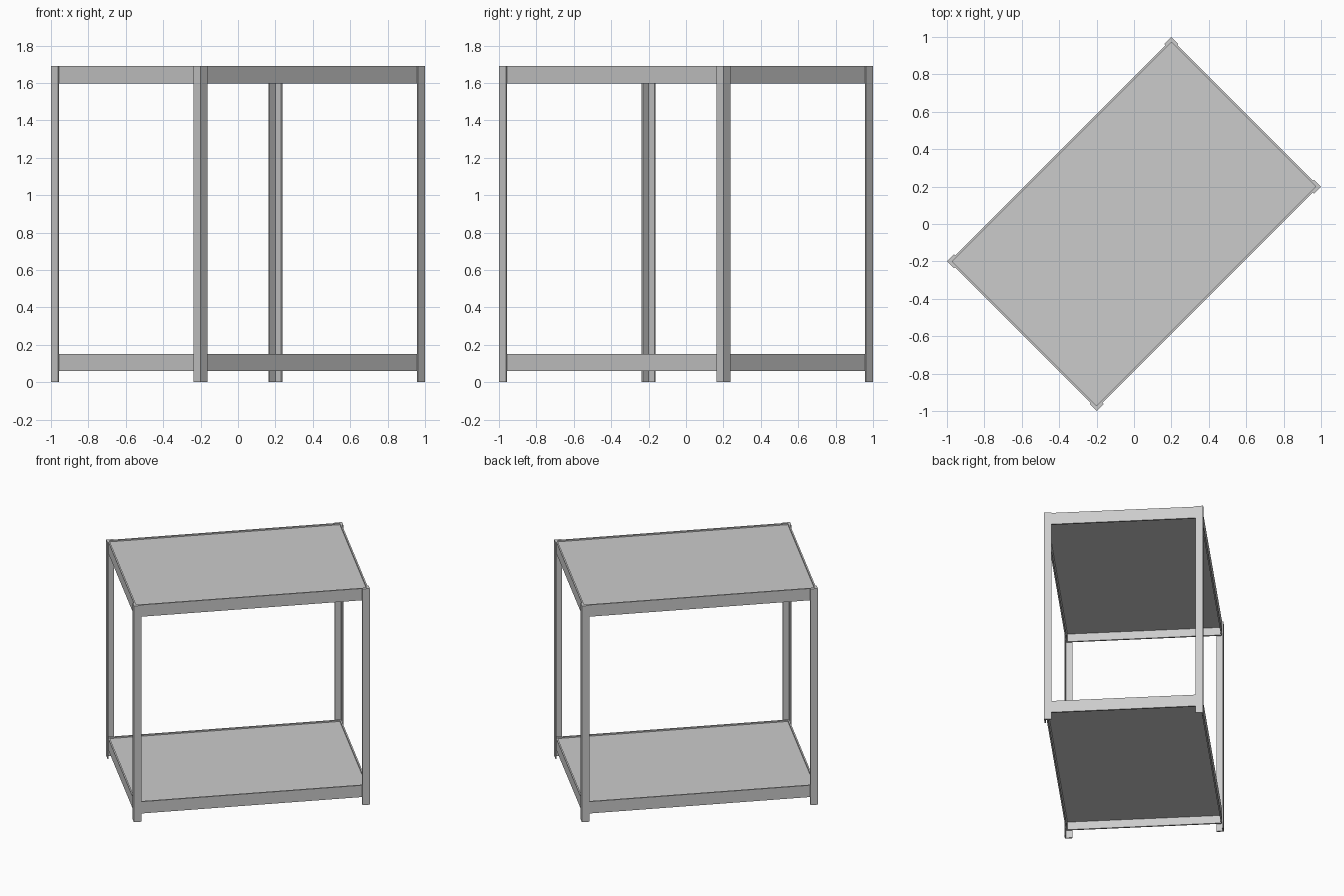
import bpy, bmesh
from math import pi
from mathutils import Matrix

if "Cube" in bpy.data.objects:
    bpy.data.objects.remove(bpy.data.objects["Cube"])

L, W, H = 1.697, 1.131, 1.69      # overall length, depth, height
LEG, T = 0.053, 0.009             # angle post leg width and sheet thickness
RAIL_H, RAIL_T = 0.092, 0.011     # shelf rim
TURN = Matrix.Rotation(pi / 4, 4, 'Z')   # the rack stands diagonally


def finish(name, bm):
    bmesh.ops.recalc_face_normals(bm, faces=bm.faces[:])
    bm.transform(TURN)
    me = bpy.data.meshes.new(name)
    bm.to_mesh(me)
    bm.free()
    ob = bpy.data.objects.new(name, me)
    bpy.context.collection.objects.link(ob)


def box(name, x0, x1, y0, y1, z0, z1):
    bm = bmesh.new()
    m = Matrix.Translation(((x0 + x1) / 2, (y0 + y1) / 2, (z0 + z1) / 2))
    m = m @ Matrix.Diagonal((x1 - x0, y1 - y0, z1 - z0, 1))
    bmesh.ops.create_cube(bm, size=1, matrix=m)
    finish(name, bm)


def post(name, sx, sy):
    # L-shaped profile with its outer corner at the rack corner
    prof = [(0, 0), (LEG, 0), (LEG, T), (T, T), (T, LEG), (0, LEG)]
    bm = bmesh.new()
    vs = [bm.verts.new((sx * (L / 2 - a), sy * (W / 2 - b), 0)) for a, b in prof]
    face = bm.faces.new(vs)
    ext = bmesh.ops.extrude_face_region(bm, geom=[face])
    top = [v for v in ext['geom'] if isinstance(v, bmesh.types.BMVert)]
    bmesh.ops.translate(bm, verts=top, vec=(0, 0, H))
    finish(name, bm)


# corner posts
for sx, ex in ((-1, "left"), (1, "right")):
    for sy, ey in ((-1, "front"), (1, "back")):
        post(f"{ey}_{ex}_post", sx, sy)

# shelves: a panel set just below the top of a four-sided rim
hx, hy = L / 2 - T, W / 2 - T
for level, z in (("lower", 0.06), ("upper", H - RAIL_H)):
    box(f"{level}_shelf_panel", -hx + RAIL_T, hx - RAIL_T,
        -hy + RAIL_T, hy - RAIL_T, z + 0.062, z + 0.082)
    for s, side in ((-1, "front"), (1, "back")):
        y0, y1 = sorted((s * hy, s * (hy - RAIL_T)))
        box(f"{level}_{side}_rail", -hx, hx, y0, y1, z, z + RAIL_H)
    for s, side in ((-1, "left"), (1, "right")):
        x0, x1 = sorted((s * hx, s * (hx - RAIL_T)))
        box(f"{level}_{side}_rail", x0, x1, -hy + RAIL_T, hy - RAIL_T, z, z + RAIL_H)
